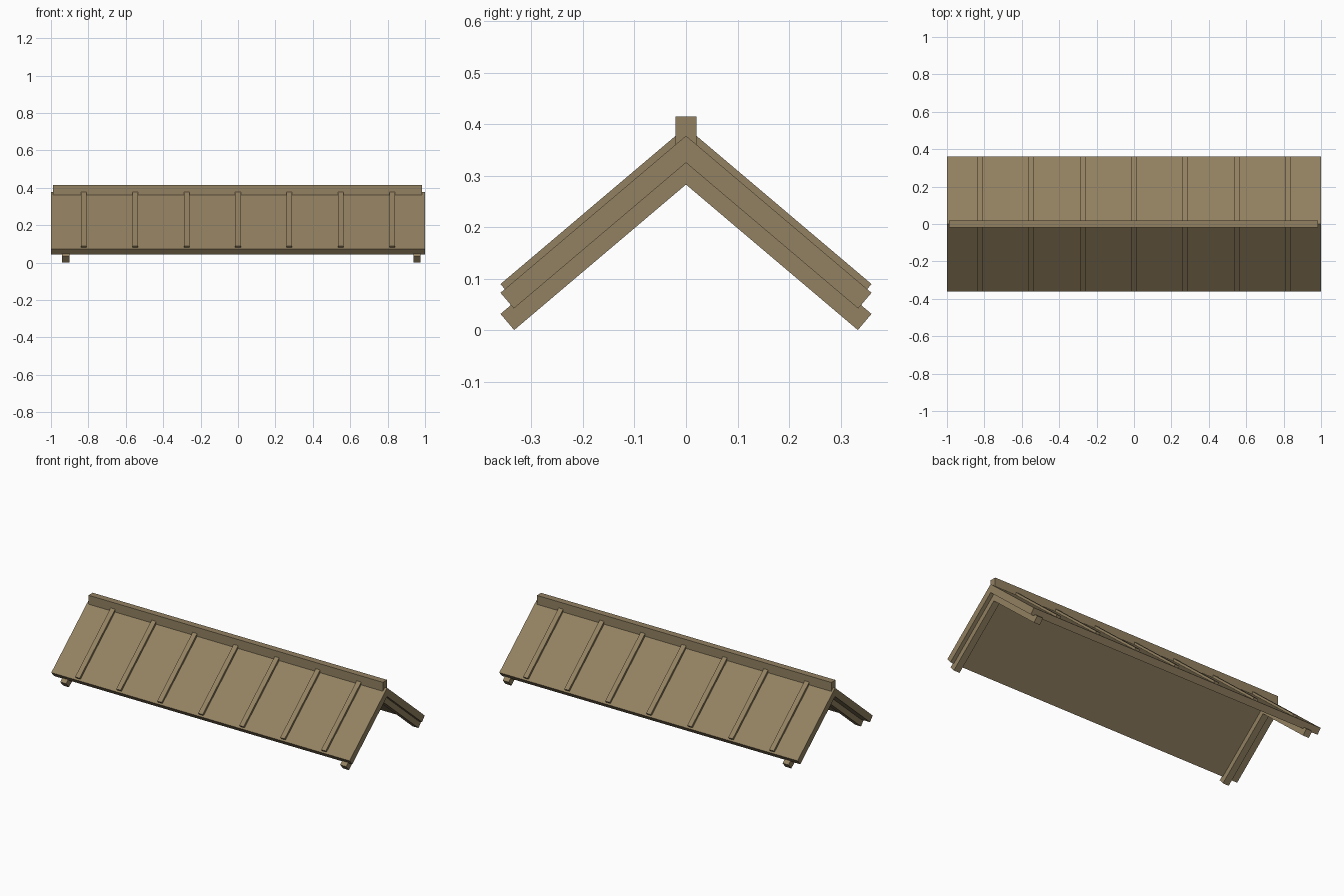
import bpy
import bmesh
import math

if "Cube" in bpy.data.objects:
    bpy.data.objects.remove(bpy.data.objects["Cube"], do_unlink=True)

wood = bpy.data.materials.new("weathered_wood")
wood.use_nodes = True
colour = (0.29, 0.22, 0.12, 1)
wood.diffuse_color = colour
wood.node_tree.nodes["Principled BSDF"].inputs["Base Color"].default_value = colour

PITCH = math.radians(40.25)
HALF_SPAN = 0.36


def extrude_profile(name, profile, x0, x1):
    """Extrude a (y, z) outline along x."""
    bm = bmesh.new()
    face = bm.faces.new([bm.verts.new((x0, y, z)) for y, z in profile])
    result = bmesh.ops.extrude_face_region(bm, geom=[face])
    verts = [v for v in result["geom"] if isinstance(v, bmesh.types.BMVert)]
    bmesh.ops.translate(bm, verts=verts, vec=(x1 - x0, 0, 0))
    bmesh.ops.recalc_face_normals(bm, faces=bm.faces)
    mesh = bpy.data.meshes.new(name)
    bm.to_mesh(mesh)
    bm.free()
    mesh.materials.append(wood)
    obj = bpy.data.objects.new(name, mesh)
    bpy.context.collection.objects.link(obj)
    return obj


def gable(name, eave_z, thickness, x0, x1):
    """Two mitred slopes meeting at the ridge, with square-cut eaves."""
    apex = eave_z + HALF_SPAN * math.tan(PITCH)
    low_y = HALF_SPAN - thickness * math.sin(PITCH)
    low_z = eave_z - thickness * math.cos(PITCH)
    profile = [(-HALF_SPAN, eave_z), (0, apex), (HALF_SPAN, eave_z),
               (low_y, low_z), (0, apex - thickness / math.cos(PITCH)),
               (-low_y, low_z)]
    return extrude_profile(name, profile, x0, x1)


# Roof slopes
gable("roof_panels", 0.073, 0.04, -1, 1)

# Raised battens over both slopes
for i in range(7):
    x = (i - 3) * 0.275
    gable(f"batten_{i + 1}", 0.09, 0.015, x - 0.015, x + 0.015)

# Rafters under each end
for name, x in (("right_rafter", -0.92), ("left_rafter", 0.957)):
    gable(name, 0.032, 0.041, x - 0.02, x + 0.02)

# Ridge beam
extrude_profile("ridge_beam", [(-0.02, 0.345), (0.02, 0.345), (0.02, 0.415), (-0.02, 0.415)],
                -0.988, 0.985)
